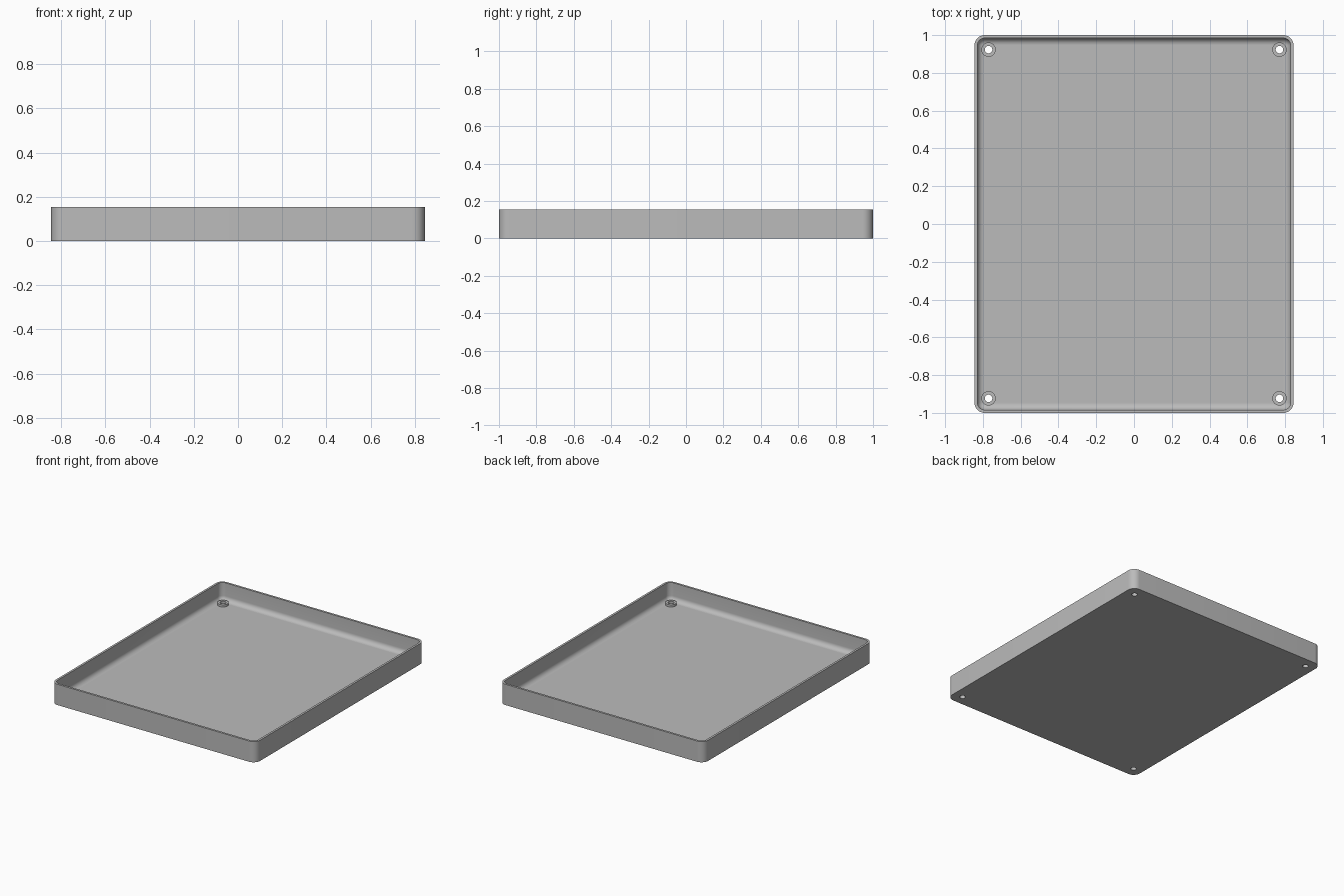
import bpy
import bmesh
from math import pi, sin, cos, radians

if "Cube" in bpy.data.objects:
    bpy.data.objects.remove(bpy.data.objects["Cube"], do_unlink=True)

HALF_X, HALF_Y, HEIGHT = 0.845, 1.0, 0.155
CORNER, WALL, FLOOR, FILLET = 0.055, 0.016, 0.022, 0.036
POST_X, POST_Y, POST_R, HOLE_R, POST_TOP = 0.77, 0.923, 0.038, 0.02, 0.038
ARC = 10

grey = bpy.data.materials.new("plain grey")
grey.use_nodes = True
colour = (0.5, 0.5, 0.5, 1)
grey.diffuse_color = colour
grey.node_tree.nodes["Principled BSDF"].inputs["Base Color"].default_value = colour


def finish(name, bm):
    bmesh.ops.recalc_face_normals(bm, faces=bm.faces)
    mesh = bpy.data.meshes.new(name)
    bm.to_mesh(mesh)
    bm.free()
    mesh.materials.append(grey)
    obj = bpy.data.objects.new(name, mesh)
    bpy.context.collection.objects.link(obj)
    return obj


def rounded_ring(bm, inset, z):
    """Rounded rectangle of vertices, inset from the outer wall."""
    r = max(CORNER - inset, 0.003)
    cx, cy = HALF_X - inset - r, HALF_Y - inset - r
    ring = []
    for quarter, (sx, sy) in enumerate(((1, 1), (-1, 1), (-1, -1), (1, -1))):
        for i in range(ARC + 1):
            a = (quarter + i / ARC) * pi / 2
            ring.append(bm.verts.new((sx * cx + r * cos(a), sy * cy + r * sin(a), z)))
    return ring


def cylinders(name, radius, z0, z1):
    """One upright cylinder near each corner of the tray."""
    bm = bmesh.new()
    for sx in (-1, 1):
        for sy in (-1, 1):
            made = bmesh.ops.create_cone(bm, cap_ends=True, segments=40, radius1=radius,
                                         radius2=radius, depth=z1 - z0)
            bmesh.ops.translate(bm, verts=made["verts"],
                                vec=(sx * POST_X, sy * POST_Y, (z0 + z1) / 2))
    return finish(name, bm)


# Tray shell: outer wall, rim, inner wall and the fillet down to the floor
profile = [(0, 0), (0, HEIGHT), (WALL, HEIGHT)]
for i in range(9):
    a = i / 8 * pi / 2
    profile.append((WALL + FILLET * (1 - cos(a)), FLOOR + FILLET * (1 - sin(a))))
bm = bmesh.new()
rings = [rounded_ring(bm, inset, z) for inset, z in profile]
for low, high in zip(rings, rings[1:]):
    for i in range(len(low)):
        j = (i + 1) % len(low)
        bm.faces.new((low[i], low[j], high[j], high[i]))
bm.faces.new(rings[0])
bm.faces.new(rings[-1])
tray = finish("tray", bm)

# Screw posts are merged into the floor, then drilled through
posts = cylinders("screw_posts", POST_R, FLOOR / 2, POST_TOP)
holes = cylinders("screw_holes", HOLE_R, -0.1, 0.2)
bpy.context.view_layer.objects.active = tray
for helper, operation in ((posts, "UNION"), (holes, "DIFFERENCE")):
    cut = tray.modifiers.new(helper.name, "BOOLEAN")
    cut.operation = operation
    cut.solver = "EXACT"
    cut.object = helper
    bpy.ops.object.modifier_apply(modifier=cut.name)
    bpy.data.objects.remove(helper, do_unlink=True)

bpy.ops.object.select_all(action="DESELECT")
tray.select_set(True)
bpy.ops.object.shade_smooth_by_angle(angle=radians(30))
